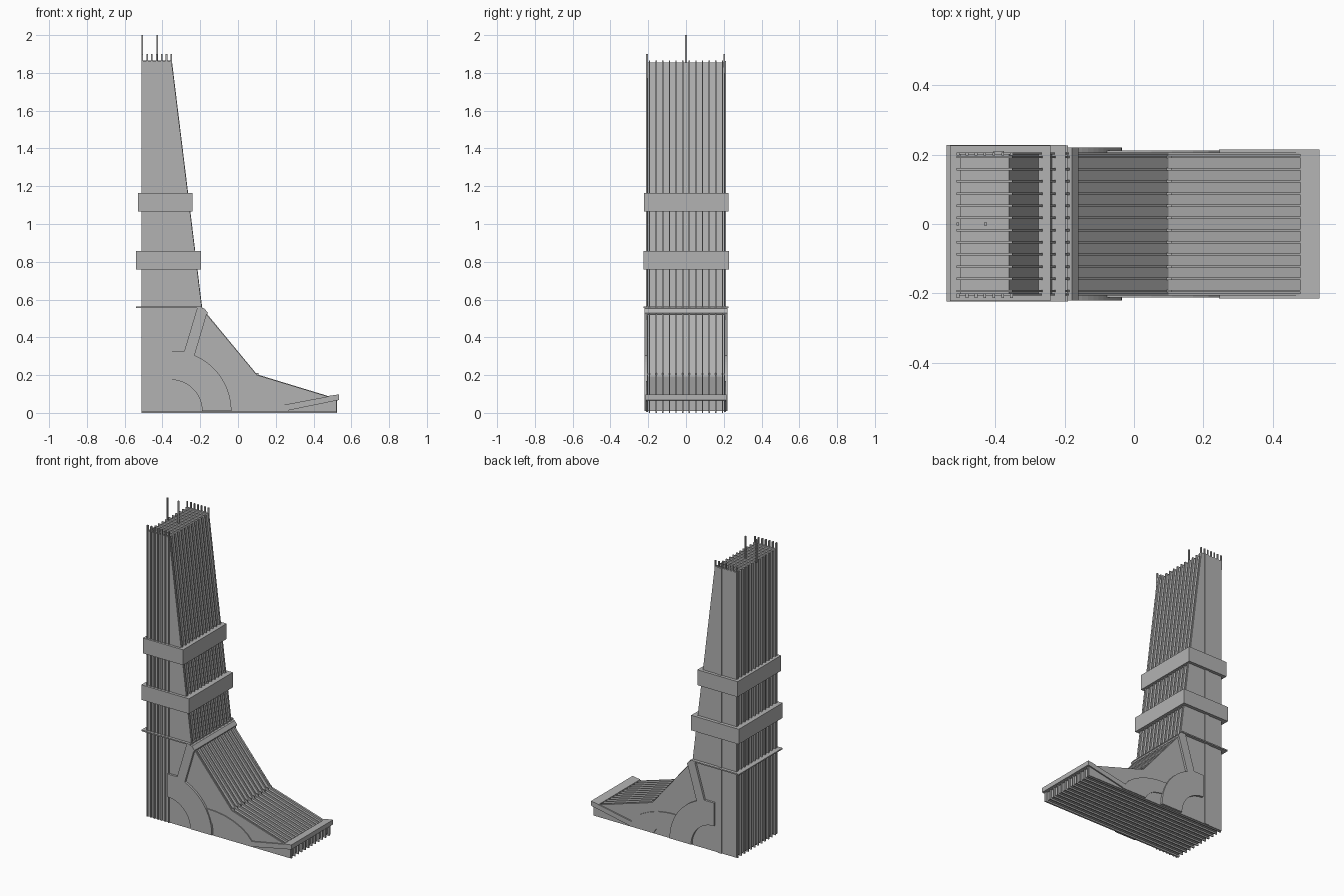
import bpy
import bmesh
import math

old = bpy.data.objects.get("Cube")
if old:
    bpy.data.objects.remove(old, do_unlink=True)

grey = bpy.data.materials.new("concrete grey")
grey.use_nodes = True
colour = (0.45, 0.45, 0.45, 1)
grey.diffuse_color = colour
grey.node_tree.nodes["Principled BSDF"].inputs["Base Color"].default_value = colour


def prisms(name, profile, spans):
    """Extrude an x-z profile along y, once for each (start, end) span."""
    bm = bmesh.new()
    for y0, y1 in spans:
        face = bm.faces.new([bm.verts.new((x, y0, z)) for x, z in profile])
        grown = bmesh.ops.extrude_face_region(bm, geom=[face])
        verts = [g for g in grown["geom"] if isinstance(g, bmesh.types.BMVert)]
        bmesh.ops.translate(bm, verts=verts, vec=(0, y1 - y0, 0))
    bmesh.ops.recalc_face_normals(bm, faces=bm.faces)
    mesh = bpy.data.meshes.new(name)
    bm.to_mesh(mesh)
    bm.free()
    mesh.materials.append(grey)
    obj = bpy.data.objects.new(name, mesh)
    bpy.context.collection.objects.link(obj)
    return obj


def box(name, x0, x1, z0, z1, *spans):
    return prisms(name, [(x0, z0), (x1, z0), (x1, z1), (x0, z1)], spans)


def both_sides(inner, outer):
    return [(-outer, -inner), (inner, outer)]


def arc(cx, cz, radius, start, end, steps=16):
    angles = [math.radians(start + (end - start) * i / steps) for i in range(steps + 1)]
    return [(cx + radius * math.cos(a), cz + radius * math.sin(a)) for a in angles]


# Solid core with a tall tapering shaft and a long low foot
core = [(-0.502, 0.01), (0.512, 0.01), (0.512, 0.065), (0.1, 0.192),
        (-0.178, 0.515), (-0.2, 0.56), (-0.36, 1.855), (-0.502, 1.855)]
prisms("tower_core", core, [(-0.204, 0.204)])

# Twelve thin ribs wrapping the whole outline
rib_count, spacing, rib = 12, 0.0351, 0.0035
rib_spans = []
for i in range(rib_count):
    y = (i - (rib_count - 1) / 2) * spacing
    rib_spans.append((y - rib, y + rib))
outline = [(-0.512, 0), (0.524, 0), (0.524, 0.075), (0.1, 0.204),
           (-0.165, 0.525), (-0.19, 0.56), (-0.35, 1.865), (-0.512, 1.865)]
prisms("wrapping_ribs", outline, rib_spans)
box("rib_ends_at_bend", 0.092, 0.108, 0.19, 0.212, *rib_spans)

# Thin side skins flush with the rib outline
skin = [(-0.51, 0.004), (0.522, 0.004), (0.522, 0.073), (0.1, 0.201),
        (-0.168, 0.523), (-0.192, 0.56), (-0.352, 1.863), (-0.51, 1.863)]
prisms("side_skins", skin, both_sides(0.2, 0.206))

# Slender posts rising along the heel on each side
for i in range(7):
    x = -0.507 + i * 0.0257
    box("front_side_post", x - 0.004, x + 0.004, 0.004, 1.9, (-0.213, -0.2))
    box("back_side_post", x - 0.004, x + 0.004, 1.8, 1.9, (0.198, 0.2055))
box("back_side_strip", -0.405, -0.375, 0.004, 1.863, (0.2, 0.211))

# Collars and the thin ledge
box("upper_collar", -0.53, -0.24, 1.065, 1.165, (-0.222, 0.226))
box("lower_collar", -0.54, -0.197, 0.76, 0.858, (-0.224, 0.228))
box("ledge", -0.54, -0.19, 0.556, 0.564, (-0.224, 0.226))

# Raised ankle ring with its strut, on both sides
ring = arc(-0.355, 0.01, 0.32, 0, 67) + [
    (-0.165, 0.525), (-0.178, 0.55), (-0.215, 0.56), (-0.285, 0.325), (-0.355, 0.325)]
ring += arc(-0.355, 0.01, 0.165, 90, 0)
prisms("ankle_ring", ring, both_sides(0.2, 0.22))

# Crossbar joining the two struts
crossbar = [(-0.165, 0.52), (-0.16, 0.53), (-0.178, 0.553), (-0.215, 0.56), (-0.2, 0.52)]
prisms("ankle_crossbar", crossbar, [(-0.22, 0.22)])

# Raised instep arch on both sides
arch = [(-0.08, 0.17), (-0.02, 0.168), (0.05, 0.158), (0.11, 0.14), (0.17, 0.112),
        (0.215, 0.08), (0.25, 0.04), (0.265, 0.01)]
arch += [(0.085, 0.01), (0.072, 0.033), (0.05, 0.055), (0.02, 0.073), (-0.05, 0.088)]
prisms("instep_arch", arch, both_sides(0.2, 0.212))

# Toe band: side bars and the bar across the front
side_bar = [(0.26, 0.012), (0.535, 0.068), (0.535, 0.098), (0.245, 0.043)]
prisms("toe_side_bar", side_bar, both_sides(0.2, 0.214))
front_bar = [(0.48, 0.06), (0.535, 0.068), (0.535, 0.098), (0.48, 0.09)]
prisms("toe_front_bar", front_bar, [(-0.214, 0.214)])

# Roof antennas
for x in (-0.508, -0.428):
    box("antenna", x - 0.004, x + 0.004, 1.85, 2.0, (-0.004, 0.004))
